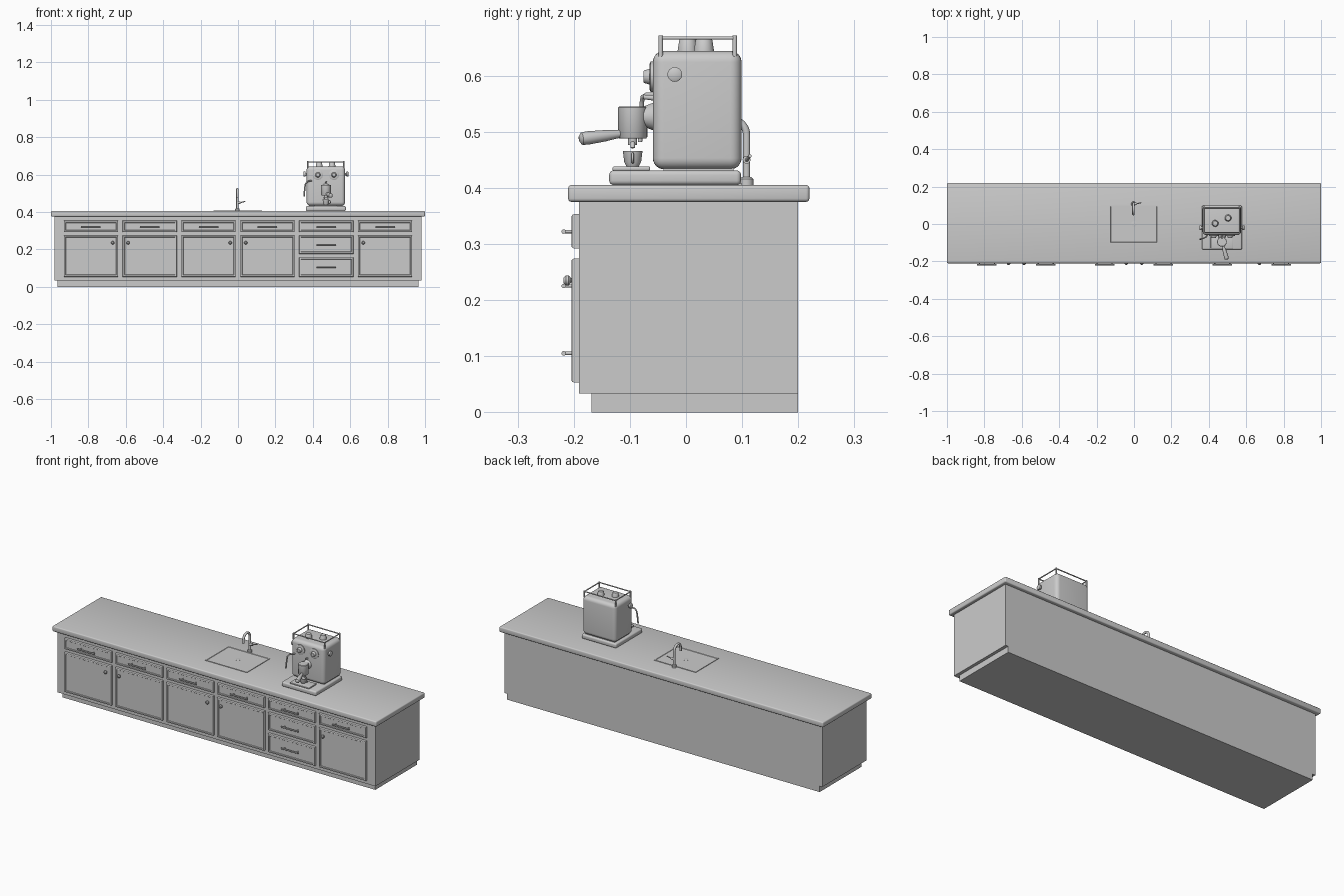
import bpy, bmesh, math
from mathutils import Vector

if "Cube" in bpy.data.objects:
    bpy.data.objects.remove(bpy.data.objects["Cube"])


def finish(bm, name, smooth=True):
    bmesh.ops.recalc_face_normals(bm, faces=bm.faces)
    me = bpy.data.meshes.new(name)
    bm.to_mesh(me)
    bm.free()
    ob = bpy.data.objects.new(name, me)
    bpy.context.collection.objects.link(ob)
    if smooth:
        bpy.context.view_layer.objects.active = ob
        bpy.ops.object.select_all(action='DESELECT')
        ob.select_set(True)
        bpy.ops.object.shade_smooth_by_angle(angle=math.radians(40))
    return ob


def box_bm(x, y, z):
    bm = bmesh.new()
    bmesh.ops.create_cube(bm, size=1)
    for v in bm.verts:
        v.co = [a + (b - a) * (c + 0.5) for (a, b), c in zip((x, y, z), v.co)]
    return bm


def box(name, x, y, z, bevel=0, seg=3):
    bm = box_bm(x, y, z)
    if bevel:
        bmesh.ops.bevel(bm, geom=bm.edges[:], offset=bevel, segments=seg, profile=0.5, affect='EDGES')
    return finish(bm, name, bevel > 0)


def lathe(name, profile, origin, axis=(0, 0, 1), n=32):
    # profile of (radius, height) pairs spun round the axis
    rot = Vector((0, 0, 1)).rotation_difference(Vector(axis)).to_matrix()
    bm = bmesh.new()
    rings = []
    for r, h in profile:
        rings.append([bm.verts.new(Vector(origin) + rot @ Vector(
            (r * math.cos(math.tau * i / n), r * math.sin(math.tau * i / n), h))) for i in range(n)])
    for a, b in zip(rings, rings[1:]):
        for i in range(n):
            bm.faces.new((a[i], a[(i + 1) % n], b[(i + 1) % n], b[i]))
    bm.faces.new(rings[0])
    bm.faces.new(rings[-1])
    return finish(bm, name)


def rod(name, a, b, r, r2=None, n=16):
    d = Vector(b) - Vector(a)
    return lathe(name, [(r, 0), (r if r2 is None else r2, d.length)], a, d.normalized(), n)


def tube(name, pts, r, cyclic=False):
    cu = bpy.data.curves.new(name, 'CURVE')
    cu.dimensions = '3D'
    cu.bevel_depth, cu.bevel_resolution, cu.use_fill_caps = r, 4, True
    sp = cu.splines.new('POLY')
    sp.points.add(len(pts) - 1)
    for p, c in zip(sp.points, pts):
        p.co = (*c, 1)
    sp.use_cyclic_u = cyclic
    sp.use_smooth = True
    ob = bpy.data.objects.new(name, cu)
    bpy.context.collection.objects.link(ob)
    return ob


def panel(name, cx, z0, z1):
    # chamfered front with a recessed field
    bm = box_bm((cx - 0.145, cx + 0.145), (-0.2045, -0.19), (z0, z1))
    front = min(bm.faces, key=lambda f: f.calc_center_median().y)
    bmesh.ops.bevel(bm, geom=front.edges[:], offset=0.005, segments=2, profile=0.5, affect='EDGES')
    for inset, depth in ((0.006, 0), (0.003, -0.003)):
        front = max((f for f in bm.faces if f.normal.y < -0.9), key=lambda f: f.calc_area())
        bmesh.ops.inset_region(bm, faces=[front], thickness=inset, depth=depth)
        bm.normal_update()
    return finish(bm, name, False)


def handle(cx, z):
    rod("drawer_handle", (cx - 0.052, -0.218, z), (cx + 0.052, -0.218, z), 0.004)
    for s in (-1, 1):
        rod("handle_post", (cx + s * 0.04, -0.195, z), (cx + s * 0.04, -0.218, z), 0.003)


# cabinet
box("toe_kick", (-0.965, 0.965), (-0.168, 0.2), (0, 0.034))
box("cabinet_body", (-0.982, 0.982), (-0.191, 0.2), (0.033, 0.376))
box("countertop", (-1, 1), (-0.21, 0.22), (0.375, 0.405), 0.006)

# drawers, doors, handles and knobs; 0 marks the column of drawers
for i, side in enumerate((1, -1, 1, -1, 0, -1)):
    cx = (i - 2.5) * 0.3145
    panel("top_drawer", cx, 0.292, 0.353)
    handle(cx, 0.322)
    if side:
        panel("door", cx, 0.053, 0.274)
        lathe("door_knob", [(0.004, 0), (0.004, 0.01), (0.009, 0.014), (0.009, 0.019), (0.005, 0.023)],
              (cx + side * 0.116, -0.195, 0.235), (0, -1, 0), 20)
    else:
        for z0, z1 in ((0.176, 0.274), (0.053, 0.157)):
            panel("lower_drawer", cx, z0, z1)
            handle(cx, (z0 + z1) / 2)

# sink: thin rimmed plate with drain
bm = box_bm((-0.13, 0.128), (-0.104, 0.1), (0.403, 0.408))
top = max(bm.faces, key=lambda f: f.calc_center_median().z)
bmesh.ops.inset_region(bm, faces=[top], thickness=0.008)
bmesh.ops.inset_region(bm, faces=[top], thickness=0.002, depth=-0.002)
finish(bm, "sink", False)
lathe("sink_drain", [(0.014, 0), (0.014, 0.0015), (0.01, 0.002)], (0, 0, 0.405))

# faucet
fy = 0.108
lathe("faucet_base", [(0.012, 0), (0.012, 0.011), (0.0085, 0.014)], (-0.003, fy, 0.405))
arc = [(-0.003, 0.08 + 0.028 * math.cos(a), 0.494 + 0.028 * math.sin(a))
       for a in (math.pi * k / 16 for k in range(17))]
tube("faucet_spout", [(-0.003, fy, 0.41)] + arc + [(-0.003, 0.052, 0.475)], 0.0065)
rod("faucet_valve", (-0.003, fy, 0.45), (0.014, fy, 0.45), 0.007)
rod("faucet_lever", (0.012, fy, 0.449), (0.038, fy + 0.006, 0.457), 0.003)

# coffee machine body
mx = 0.47
box("machine_base", (mx - 0.107, mx + 0.107), (-0.137, 0.098), (0.405, 0.431), 0.008, 4)
box("machine_foot", (mx - 0.09, mx + 0.09), (-0.04, 0.085), (0.43, 0.437))
box("machine_body", (mx - 0.103, mx + 0.103), (-0.059, 0.099), (0.433, 0.644), 0.02, 6)
box("drip_tray", (mx - 0.06, mx + 0.06), (-0.131, -0.064), (0.43, 0.438), 0.003)

# cup rail on the roof
rail = [(mx - 0.096, -0.045), (mx + 0.096, -0.045), (mx + 0.096, 0.087), (mx - 0.096, 0.087)]
for i, (x, y) in enumerate(rail):
    x2, y2 = rail[(i + 1) % 4]
    rod("rail_bar", (x, y, 0.667), (x2, y2, 0.667), 0.003)
    rod("rail_post", (x, y, 0.634), (x, y, 0.671), 0.004)

# upturned cups on the roof
for x, y in ((0.434, 0.003), (0.503, 0.032)):
    lathe("stored_cup", [(0.018, 0), (0.0175, 0.004), (0.015, 0.02), (0.013, 0.023)], (x, y, 0.643))

# dials on the front, knobs on the sides
for x, r in ((mx - 0.043, 0.023), (mx + 0.043, 0.023)):
    lathe("front_dial", [(r + 0.004, 0), (r + 0.004, 0.006), (r, 0.008), (r * 0.6, 0.008),
                         (r * 0.5, 0.017), (r * 0.4, 0.019)], (x, -0.057, 0.598), (0, -1, 0))
for s in (-1, 1):
    lathe("side_knob", [(0.006, 0), (0.006, 0.008), (0.013, 0.01), (0.013, 0.019), (0.01, 0.021)],
          (mx + s * 0.1, -0.02, 0.602), (s, 0, 0))
rod("brew_switch", (mx, -0.055, 0.56), (mx, -0.076, 0.562), 0.005, 0.004)

# brew group and filter holder
gy = -0.095
lathe("group_neck", [(0.026, 0), (0.016, 0.025)], (mx, -0.055, 0.527), (0, -1, 0))
lathe("group_head", [(0.024, 0), (0.026, 0.003), (0.026, 0.055), (0.024, 0.057)], (mx, gy, 0.488))
d = Vector((0.27, -0.95, -0.12)).normalized()
lathe("filter_handle", [(0.007, 0.02), (0.008, 0.035), (0.010, 0.05), (0.012, 0.085), (0.011, 0.095),
                        (0.006, 0.099)], (mx, gy, 0.499), d, 24)
rod("spout_stem", (mx, gy, 0.476), (mx, gy, 0.49), 0.008)
for s in (-1, 1):
    tube("coffee_spout", [(mx, gy, 0.482), (mx + s * 0.009, gy, 0.478), (mx + s * 0.01, gy, 0.471)], 0.004)

# espresso cup and ear
lathe("cup", [(0.011, 0), (0.015, 0.008), (0.0175, 0.028), (0.0155, 0.028), (0.013, 0.008), (0.009, 0.004)],
      (mx, gy, 0.438))
tube("cup_ear", [(mx + 0.015 + 0.010 * math.sin(a), gy, 0.453 + 0.008 * math.cos(a))
                 for a in (math.pi * k / 10 for k in range(11))], 0.002)

# steam wand
tube("steam_wand", [(0.395, -0.052, 0.566), (0.385, -0.070, 0.566), (0.370, -0.077, 0.562),
                    (0.361, -0.079, 0.55), (0.357, -0.080, 0.53), (0.353, -0.082, 0.482)], 0.004)
